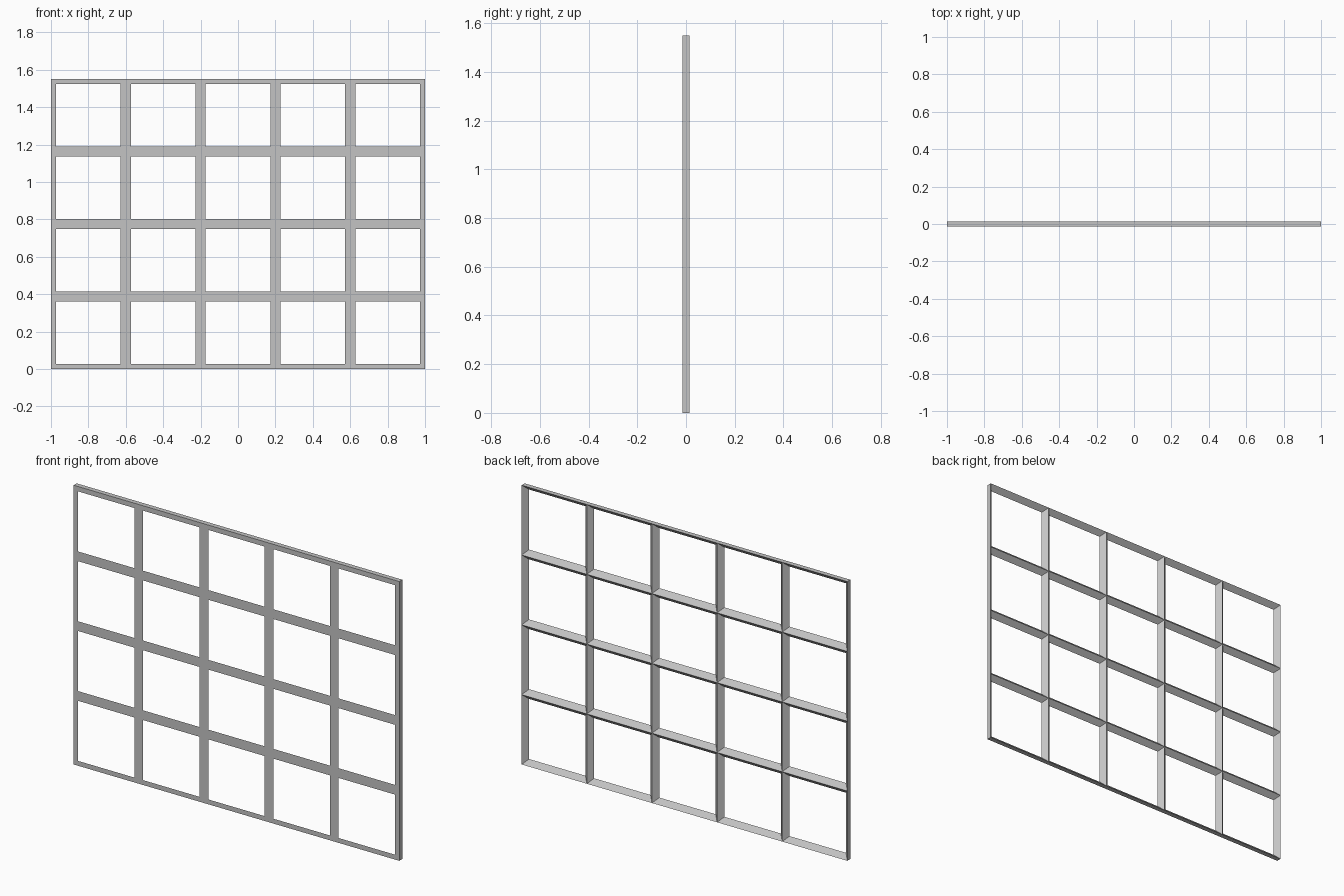
import bpy
import bmesh

cube = bpy.data.objects.get("Cube")
if cube:
    bpy.data.objects.remove(cube, do_unlink=True)

COLS, ROWS = 5, 4
WIDTH, HEIGHT = 2.0, 1.55
HALF_BAR = 0.027              # half the width of a bar's flat front
FRONT, BACK = -0.0135, 0.0135
CELL_W, CELL_H = WIDTH / COLS, HEIGHT / ROWS

grey = bpy.data.materials.new("light grey")
grey.use_nodes = True
colour = (0.55, 0.55, 0.55, 1)
grey.diffuse_color = colour
grey.node_tree.nodes["Principled BSDF"].inputs["Base Color"].default_value = colour

bm = bmesh.new()


def rectangle(x, z, inset, y):
    """Corners of one cell, counter-clockwise from the front."""
    x0, x1 = x + inset, x + CELL_W - inset
    z0, z1 = z + inset, z + CELL_H - inset
    return [bm.verts.new((px, y, pz))
            for px, pz in ((x0, z0), (x1, z0), (x1, z1), (x0, z1))]


def add_cell(col, row):
    x, z = col * CELL_W - WIDTH / 2, row * CELL_H
    rim = rectangle(x, z, 0, FRONT)
    opening = rectangle(x, z, HALF_BAR, FRONT)
    ridge = rectangle(x, z, 0, BACK)
    on_border = (row == 0, col == COLS - 1, row == ROWS - 1, col == 0)
    for i in range(4):
        j = (i + 1) % 4
        # flat front, then the bevel sloping back to the ridge of the bar
        bm.faces.new((rim[i], rim[j], opening[j], opening[i]))
        bm.faces.new((opening[i], opening[j], ridge[j], ridge[i]))
        # outer side of the lattice
        if on_border[i]:
            bm.faces.new((rim[j], rim[i], ridge[i], ridge[j]))


for col in range(COLS):
    for row in range(ROWS):
        add_cell(col, row)

bmesh.ops.remove_doubles(bm, verts=bm.verts, dist=0.0001)

mesh = bpy.data.meshes.new("window_lattice")
bm.to_mesh(mesh)
bm.free()
mesh.materials.append(grey)
lattice = bpy.data.objects.new("window_lattice", mesh)
bpy.context.collection.objects.link(lattice)
